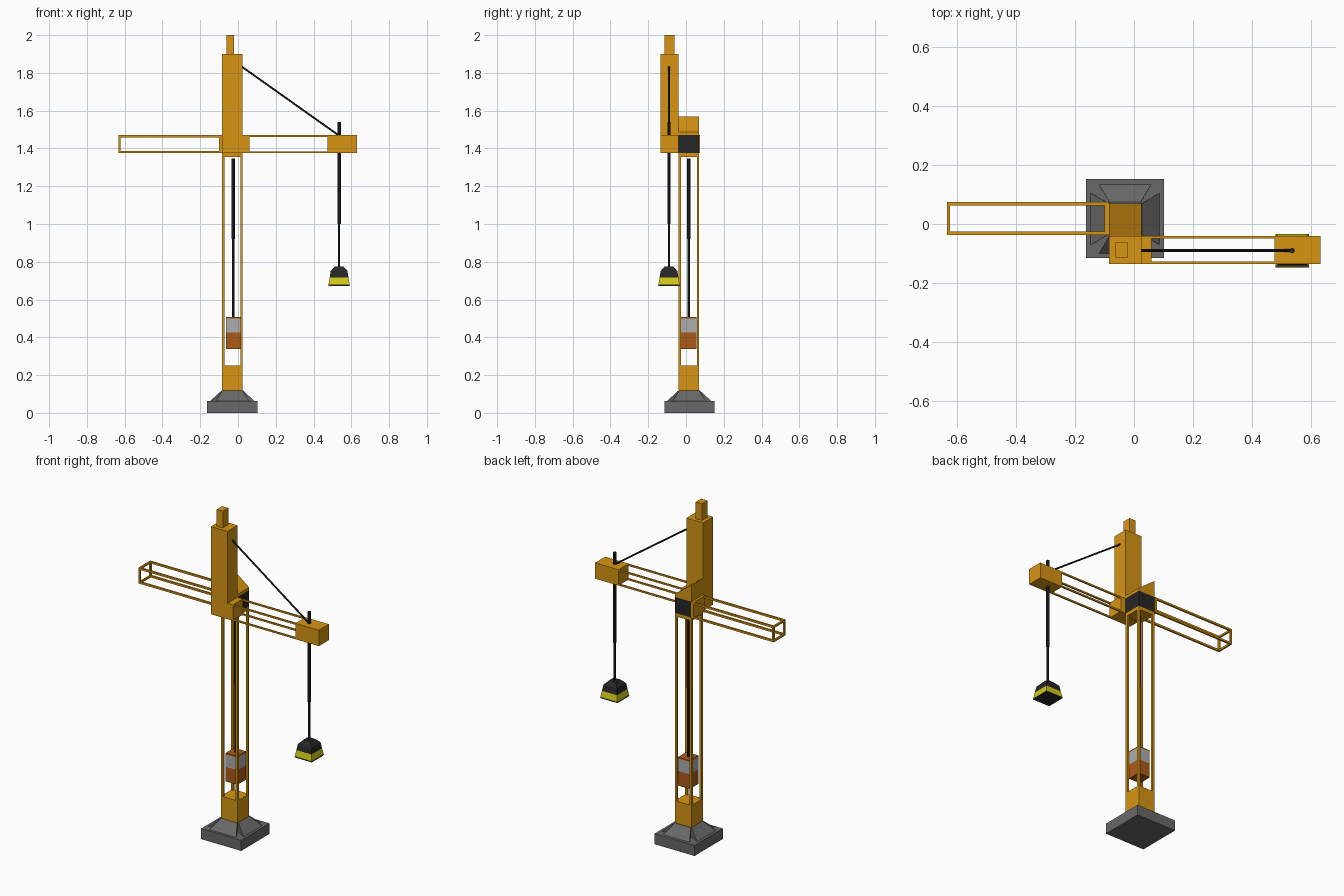
import bpy, bmesh
from mathutils import Vector

if "Cube" in bpy.data.objects:
    bpy.data.objects.remove(bpy.data.objects["Cube"])


def material(name, r, g, b):
    m = bpy.data.materials.new(name)
    m.diffuse_color = (r, g, b, 1)
    m.use_nodes = True
    m.node_tree.nodes["Principled BSDF"].inputs["Base Color"].default_value = m.diffuse_color
    return m


YELLOW = material("yellow_paint", 0.68, 0.30, 0.006)
DARK = material("dark_steel", 0.02, 0.02, 0.02)
GREY = material("concrete", 0.14, 0.14, 0.14)
RUST = material("rust_orange", 0.42, 0.10, 0.01)
SILVER = material("silver", 0.42, 0.42, 0.42)
STRIPE = material("warning_yellow", 0.65, 0.60, 0.01)


def finish(name, bm, mat):
    bmesh.ops.recalc_face_normals(bm, faces=bm.faces)
    me = bpy.data.meshes.new(name)
    bm.to_mesh(me)
    bm.free()
    me.materials.append(mat)
    ob = bpy.data.objects.new(name, me)
    bpy.context.collection.objects.link(ob)
    return ob


def hexa(bm, bottom, top):
    """Solid between two quads."""
    b = [bm.verts.new(p) for p in bottom]
    t = [bm.verts.new(p) for p in top]
    bm.faces.new(b)
    bm.faces.new(t)
    for i in range(4):
        j = (i + 1) % 4
        bm.faces.new((b[i], b[j], t[j], t[i]))


def rect(x, y, z):
    return [(x[0], y[0], z), (x[1], y[0], z), (x[1], y[1], z), (x[0], y[1], z)]


def add_box(bm, x, y, z):
    hexa(bm, rect(x, y, z[0]), rect(x, y, z[1]))


def box(name, x, y, z, mat):
    bm = bmesh.new()
    add_box(bm, x, y, z)
    return finish(name, bm, mat)


def rails(name, spans, axis, t, mat, end=None):
    """Four corner rails along an axis, with an optional end frame at position end."""
    bm = bmesh.new()
    cross = [a for a in range(3) if a != axis]

    def edge_pair(a):
        lo, hi = spans[a]
        return (lo, lo + t), (hi - t, hi)

    a, b = cross
    for pa in edge_pair(a):
        for pb in edge_pair(b):
            s = list(spans)
            s[a], s[b] = pa, pb
            add_box(bm, *s)
    if end:
        for a in cross:
            for p in edge_pair(a):
                s = list(spans)
                s[axis], s[a] = end, p
                add_box(bm, *s)
    return finish(name, bm, mat)


def rod(name, p, q, r, mat=DARK, sides=8):
    p, q = Vector(p), Vector(q)
    bm = bmesh.new()
    bmesh.ops.create_cone(bm, cap_ends=True, segments=sides, radius1=r, radius2=r, depth=(q - p).length)
    ob = finish(name, bm, mat)
    ob.location = (p + q) / 2
    ob.rotation_euler = (q - p).to_track_quat('Z', 'Y').to_euler()
    return ob


def frustum(name, c, h0, z0, h1, z1, mat):
    bm = bmesh.new()
    sq = lambda h, z: rect((c[0] - h, c[0] + h), (c[1] - h, c[1] + h), z)
    hexa(bm, sq(h0, z0), sq(h1, z1))
    return finish(name, bm, mat)


MX, MY = (-0.085, 0.025), (-0.04, 0.07)      # mast footprint
TY = (-0.135, -0.04)                         # tower and jib depth
JZ = (1.375, 1.47)                           # jib height
CX, CY = -0.03, 0.017                        # mast centre

# Foundation slab with four tapered buttresses
box("base_slab", (-0.163, 0.102), (-0.115, 0.152), (0, 0.063), GREY)
bm = bmesh.new()
for dx, dy in ((1, 0), (0, 1), (-1, 0), (0, -1)):
    P = lambda out, side, z: (CX + dx * out - dy * side, CY + dy * out + dx * side, z)
    hexa(bm, [P(0.05, -0.05, 0.06), P(0.117, -0.088, 0.063), P(0.117, 0.088, 0.063), P(0.05, 0.05, 0.06)],
         [P(0.05, -0.05, 0.118), P(0.057, -0.053, 0.118), P(0.057, 0.053, 0.118), P(0.05, 0.05, 0.118)])
finish("base_buttresses", bm, GREY)

# Mast
box("mast_foot", MX, MY, (0.06, 0.25), YELLOW)
rails("mast_rails", (MX, MY, (0.25, 1.36)), 2, 0.013, YELLOW)
box("mast_cap", MX, MY, (1.355, 1.375), YELLOW)
box("slewing_block", MX, MY, JZ, DARK)
bm = bmesh.new()
hexa(bm, rect(MX, MY, 1.47), [(MX[0], MY[0], 1.57), (MX[1], MY[0], 1.487),
                              (MX[1], MY[1], 1.487), (MX[0], MY[1], 1.57)])
finish("sloped_cover", bm, YELLOW)

# Tower head
box("tower_head", MX, TY, (1.375, 1.9), YELLOW)
box("tower_tip", (-0.062, -0.021), (-0.114, -0.062), (1.9, 2.0), YELLOW)

# Jib and counter jib
box("jib_root", (0.025, 0.06), TY, JZ, YELLOW)
rails("jib_rails", ((0.06, 0.475), TY, JZ), 0, 0.009, YELLOW)
box("jib_end", (0.475, 0.63), TY, JZ, YELLOW)
BY = (-0.037, 0.074)
box("counter_jib_root", (-0.1, -0.085), BY, JZ, YELLOW)
rails("counter_jib_rails", ((-0.633, -0.1), BY, JZ), 0, 0.011, YELLOW, end=(-0.633, -0.623))

# Stay cable, post and hoist cable
HX, HY = 0.535, -0.09
rod("stay_cable", (0.02, HY, 1.833), (HX, HY, 1.468), 0.005)
rod("stay_post", (HX, HY, 1.46), (HX, HY, 1.54), 0.009)
rod("hoist_cable_upper", (HX, HY, 1.0), (HX, HY, 1.38), 0.009)
rod("hoist_cable_lower", (HX, HY, 0.765), (HX, HY, 1.0), 0.006)

# Hook block with warning stripe
for name, h0, z0, h1, z1, mat in (("hook_block_base", 0.057, 0.673, 0.056, 0.68, DARK),
                                  ("hook_block_stripe", 0.056, 0.68, 0.050, 0.716, STRIPE),
                                  ("hook_block_body", 0.050, 0.716, 0.044, 0.752, DARK),
                                  ("hook_block_cap", 0.044, 0.752, 0.022, 0.775, DARK)):
    frustum(name, (HX, HY), h0, z0, h1, z1, mat)

# Lift car inside the mast
WX, WY = (-0.064, 0.014), (-0.026, 0.056)
box("lift_car_lower", WX, WY, (0.338, 0.425), RUST)
box("lift_car_band", WX, WY, (0.425, 0.5), SILVER)
box("lift_car_roof", WX, WY, (0.5, 0.508), RUST)
rod("lift_cable_upper", (-0.025, 0.015, 0.92), (-0.025, 0.015, 1.347), 0.010)
rod("lift_cable_lower", (-0.025, 0.015, 0.505), (-0.025, 0.015, 0.92), 0.007)
